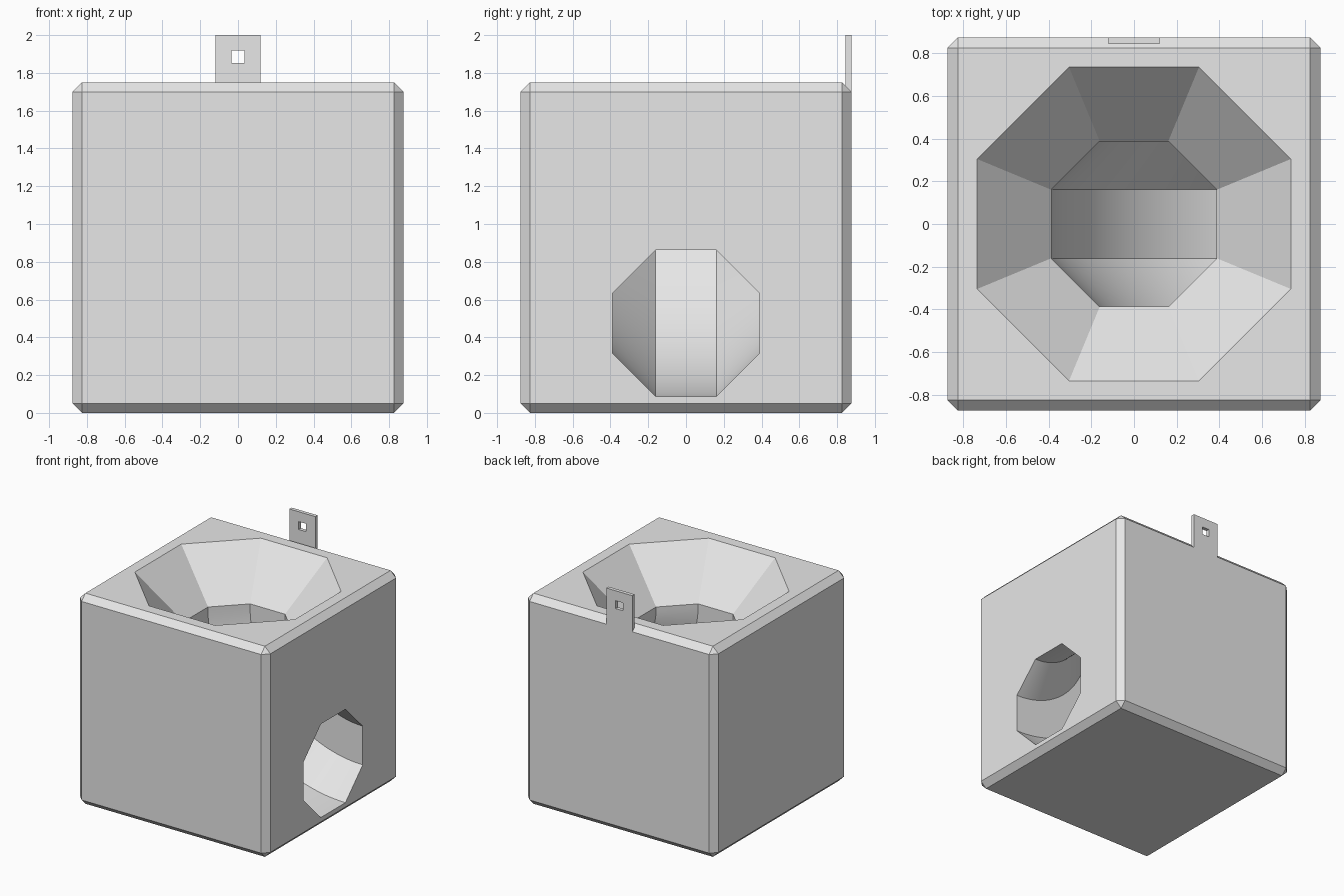
import bpy
import bmesh
import math

if "Cube" in bpy.data.objects:
    bpy.data.objects.remove(bpy.data.objects["Cube"], do_unlink=True)

HALF = 0.875            # half width of the block
TOP = 1.75              # height of the block
BEVEL = 0.05
BORE = 0.388            # flat-to-centre size of the octagonal bore
FUNNEL = 0.735          # same for the funnel mouth
FUNNEL_BOTTOM = 1.375
OUTLET_Z = 0.475

grey = bpy.data.materials.new("plain grey")
grey.use_nodes = True
grey.diffuse_color = (0.8, 0.8, 0.8, 1)
grey.node_tree.nodes["Principled BSDF"].inputs["Base Color"].default_value = (0.8, 0.8, 0.8, 1)


def finish(name, bm):
    bmesh.ops.recalc_face_normals(bm, faces=bm.faces)
    mesh = bpy.data.meshes.new(name)
    bm.to_mesh(mesh)
    bm.free()
    mesh.materials.append(grey)
    obj = bpy.data.objects.new(name, mesh)
    bpy.context.collection.objects.link(obj)
    return obj


def box(name, low, high, bevel=0):
    bm = bmesh.new()
    bmesh.ops.create_cube(bm, size=1)
    for v in bm.verts:
        v.co = [a + (b - a) * (c + 0.5) for a, b, c in zip(low, high, v.co)]
    if bevel:
        bmesh.ops.bevel(bm, geom=bm.edges[:], offset=bevel, segments=1,
                        profile=0.5, affect='EDGES')
    return finish(name, bm)


def combine(target, tool, operation):
    tool.hide_render = True
    mod = target.modifiers.new("combine", 'BOOLEAN')
    mod.operation = operation
    mod.solver = 'EXACT'
    mod.object = tool
    bpy.context.view_layer.objects.active = target
    bpy.ops.object.modifier_apply(modifier=mod.name)
    bpy.data.objects.remove(tool, do_unlink=True)


def channel(name):
    """Octagonal funnel that runs into a quarter bend leaving through +x."""
    slope = (FUNNEL - BORE) / (TOP - FUNNEL_BOTTOM)
    over = 0.1
    # each ring: centre x, centre z, flat radius, tilt
    rings = [(0, TOP + over, FUNNEL + slope * over, 0),
             (0, FUNNEL_BOTTOM, BORE, 0)]
    steps = 32
    for i in range(steps + 1):
        t = math.pi / 2 * i / steps
        rings.append((HALF * (1 - math.cos(t)),
                      OUTLET_Z + HALF * (1 - math.sin(t)), BORE, t))
    rings.append((HALF + over, OUTLET_Z, BORE, math.pi / 2))

    bm = bmesh.new()
    loops = []
    for cx, cz, flat, tilt in rings:
        radius = flat / math.cos(math.pi / 8)
        loop = []
        for k in range(8):
            a = math.pi / 8 + k * math.pi / 4
            u, v = radius * math.cos(a), radius * math.sin(a)
            loop.append(bm.verts.new((cx + u * math.cos(tilt), v,
                                      cz + u * math.sin(tilt))))
        loops.append(loop)
    for p, q in zip(loops, loops[1:]):
        for k in range(8):
            n = (k + 1) % 8
            bm.faces.new((p[k], p[n], q[n], q[k]))
    bm.faces.new(loops[0])
    bm.faces.new(loops[-1])
    return finish(name, bm)


# Chamfered block with the channel cut through it
block = box("funnel_block", (-HALF, -HALF, 0), (HALF, HALF, TOP), BEVEL)
combine(block, channel("channel_cutter"), 'DIFFERENCE')

# Hanging tab with a square hole, flush with the back
tab = box("hanging_tab", (-0.12, 0.845, 1.64), (0.12, HALF, 2))
combine(tab, box("hole_cutter", (-0.034, 0.8, 1.852), (0.034, 0.95, 1.918)), 'DIFFERENCE')
combine(block, tab, 'UNION')

# Smooth bend, crisp edges elsewhere
bpy.ops.object.select_all(action='DESELECT')
block.select_set(True)
bpy.context.view_layer.objects.active = block
bpy.ops.object.shade_smooth_by_angle(angle=math.radians(25))
